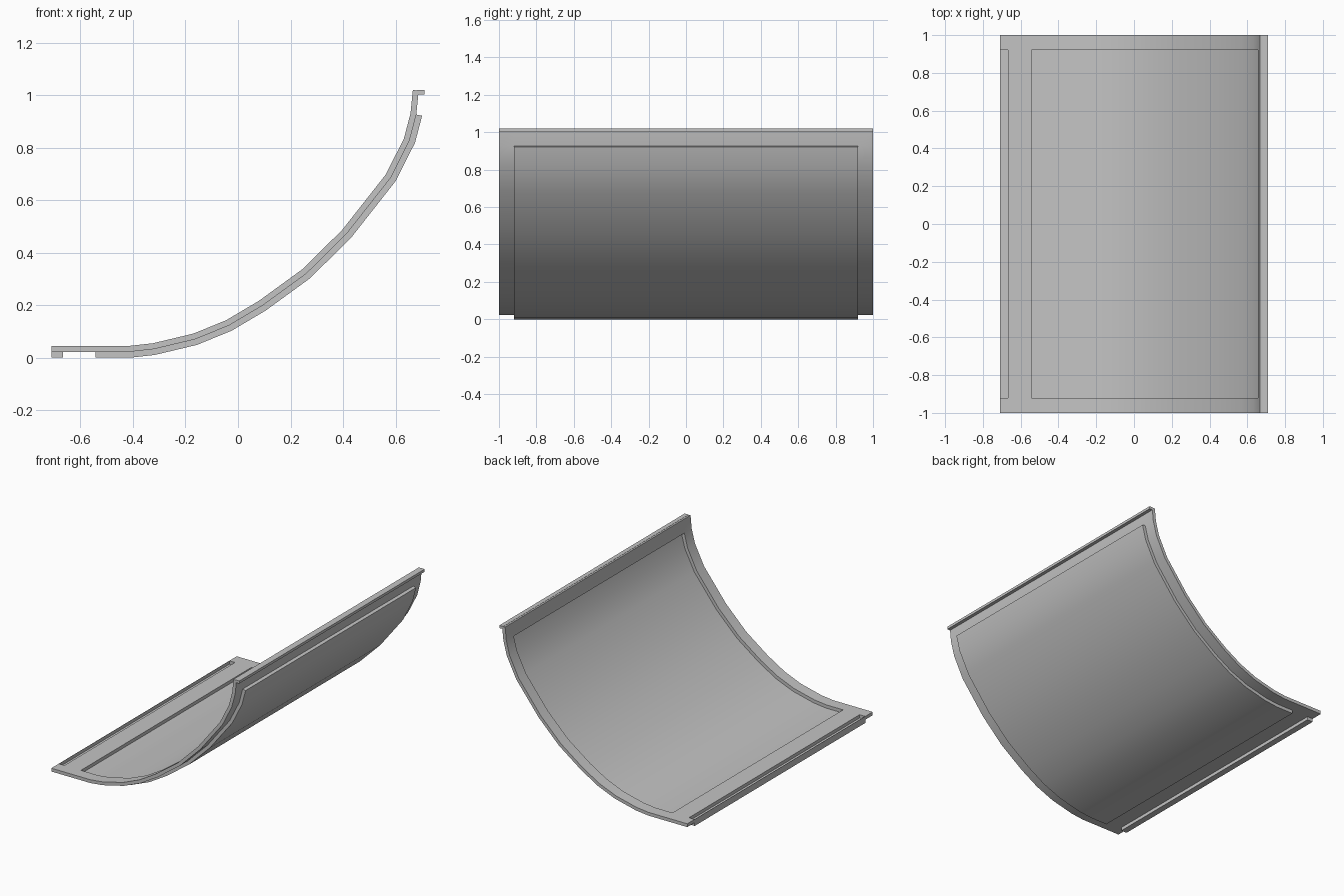
import bpy, bmesh
from mathutils import Vector

if "Cube" in bpy.data.objects:
    bpy.data.objects.remove(bpy.data.objects["Cube"], do_unlink=True)

T = 0.0225                       # thickness of one layer
YS = [-1, -0.92, 0.92, 1]        # rails and field along the length

grey = bpy.data.materials.new("plain grey")
grey.use_nodes = True
COLOUR = (0.55, 0.55, 0.55, 1)
grey.diffuse_color = COLOUR
grey.node_tree.nodes["Principled BSDF"].inputs["Base Color"].default_value = COLOUR

# Inner curve of the cross-section, from the flat edge up to the lip
CURVE = [Vector(p) for p in (
    (-0.71, 0.045), (-0.667, 0.045), (-0.542, 0.045), (-0.415, 0.045),
    (-0.325, 0.055), (-0.17, 0.092), (-0.045, 0.143), (0.08, 0.217),
    (0.245, 0.337), (0.397, 0.487), (0.563, 0.698), (0.632, 0.835),
    (0.657, 0.93), (0.666, 1.02))]
LAST = len(CURVE) - 1


def outward(i):
    """Mitred outward direction at a curve point."""
    def normal(a, b):
        d = (CURVE[b] - CURVE[a]).normalized()
        return Vector((d.y, -d.x))
    n1 = normal(max(i - 1, 0), max(i, 1))
    n2 = normal(min(i, LAST - 1), min(i + 1, LAST))
    m = (n1 + n2).normalized()
    return m / m.dot(n1)


def finish(name, bm):
    bmesh.ops.recalc_face_normals(bm, faces=bm.faces)
    mesh = bpy.data.meshes.new(name)
    bm.to_mesh(mesh)
    bm.free()
    mesh.materials.append(grey)
    ob = bpy.data.objects.new(name, mesh)
    bpy.context.collection.objects.link(ob)
    bpy.ops.object.select_all(action='DESELECT')
    ob.select_set(True)
    bpy.context.view_layer.objects.active = ob
    bpy.ops.object.shade_smooth_by_angle(angle=0.6)
    return ob


def shell(name, cells, depth):
    """Curved slab one layer thick covering the given grid cells."""
    bm = bmesh.new()
    made = {}

    def vert(i, j, k):
        if (i, j, k) not in made:
            p = CURVE[i] + outward(i) * (depth + k * T)
            made[i, j, k] = bm.verts.new((p.x, YS[j], p.y))
        return made[i, j, k]

    for i, j in cells:
        ring = [(i, j), (i + 1, j), (i + 1, j + 1), (i, j + 1)]
        for k in (0, 1):
            bm.faces.new([vert(a, b, k) for a, b in ring])
        beside = [(i, j - 1), (i + 1, j), (i, j + 1), (i - 1, j)]
        for s, other in enumerate(beside):
            if other not in cells:
                p, q = ring[s], ring[(s + 1) % 4]
                bm.faces.new([vert(*p, 0), vert(*q, 0), vert(*q, 1), vert(*p, 1)])
    return finish(name, bm)


def box(name, x0, x1, y, z0, z1):
    bm = bmesh.new()
    bmesh.ops.create_cube(bm, size=1)
    for v in bm.verts:
        v.co = (x1 if v.co.x > 0 else x0, y if v.co.y > 0 else -y,
                z1 if v.co.z > 0 else z0)
    return finish(name, bm)


# Grid cells that are pushed outward by one layer
field = {(i, 1) for i in range(2, LAST - 1)}
foot = {(0, 1)}
border = {(i, j) for i in range(LAST) for j in range(3)} - field - foot

shell("curved_frame", border, 0)
shell("curved_panel", field, T)
shell("foot_strip", foot, T)

# Thin wall closing the slot above the foot strip
box("slot_wall", -0.71, -0.708, 0.92, T, 2 * T)
# Lip along the top edge
box("top_lip", 0.68, 0.71, 1, 1.002, 1.02)
